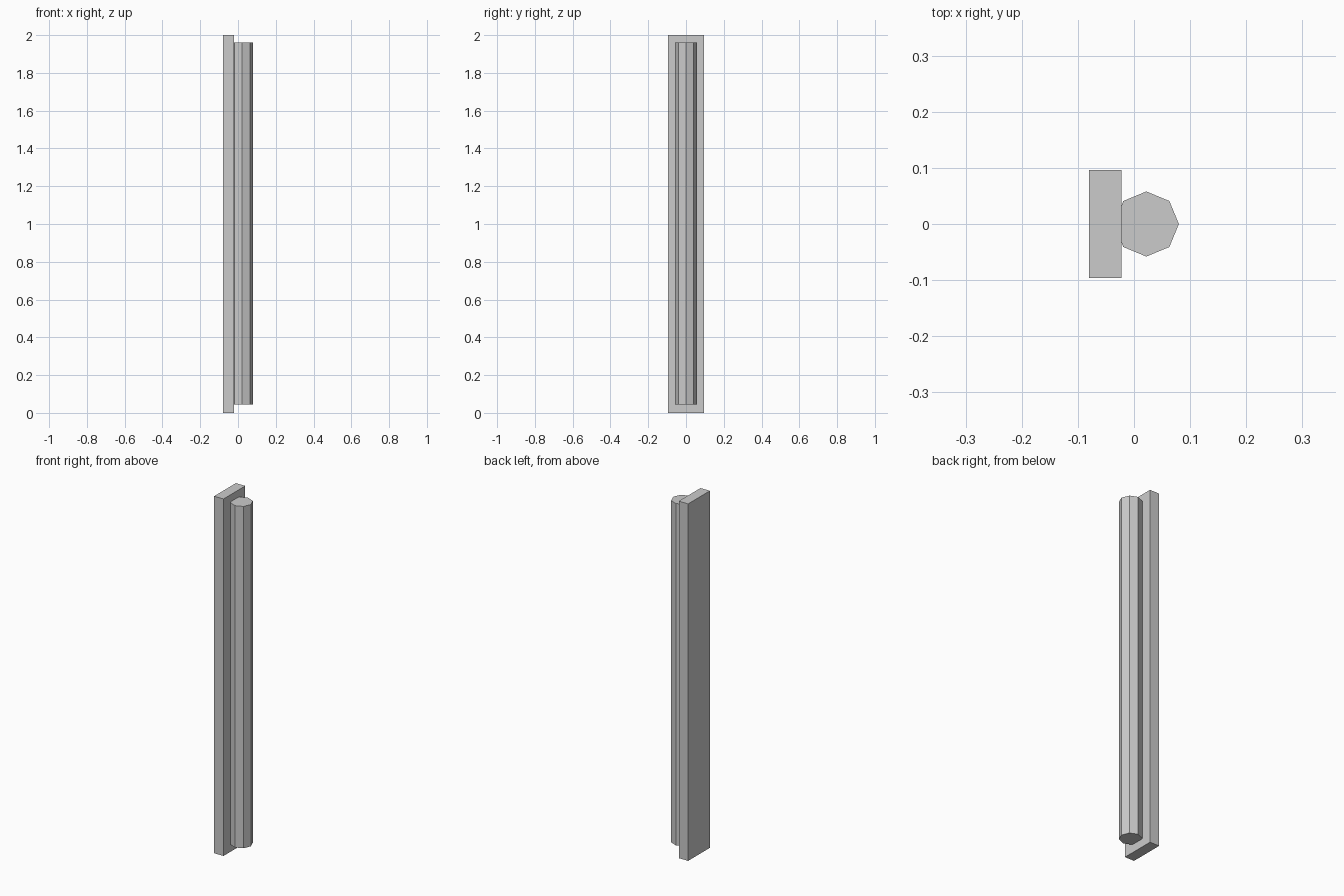
import bpy

if "Cube" in bpy.data.objects:
    bpy.data.objects.remove(bpy.data.objects["Cube"])

# Flat backing board
bpy.ops.mesh.primitive_cube_add(size=1, location=(-0.0515, 0, 1))
board = bpy.context.object
board.name = "backing_board"
board.scale = (0.058, 0.192, 2.0)

# Eight-sided tube, slightly shorter and sunk into the board
bottom, top = 0.045, 1.96
bpy.ops.mesh.primitive_cylinder_add(
    vertices=8, radius=0.058, depth=top - bottom,
    location=(0.022, 0, (bottom + top) / 2))
tube = bpy.context.object
tube.name = "tube"

# Flat shading on both parts
for part in (board, tube):
    for face in part.data.polygons:
        face.use_smooth = False
